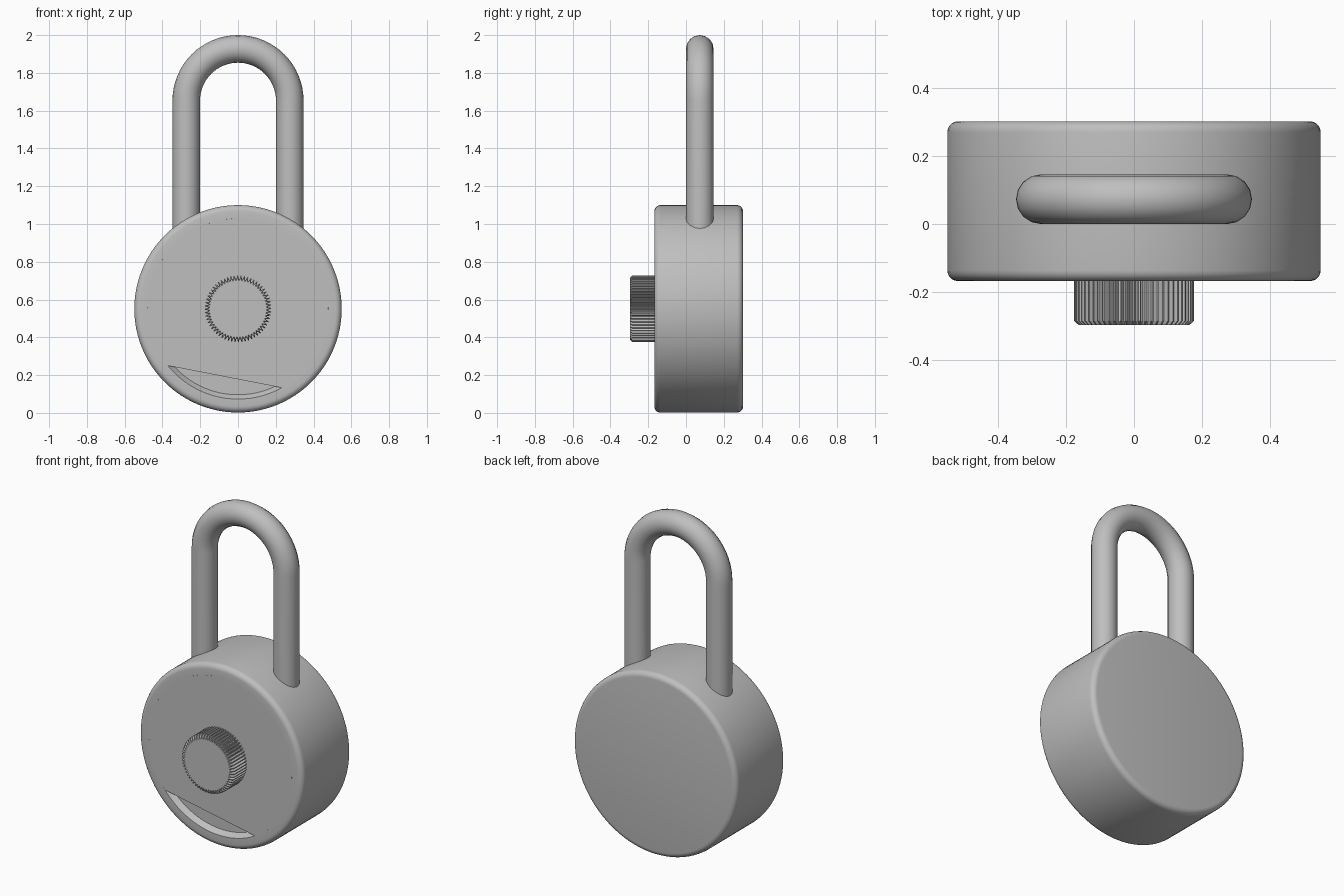
import bpy, bmesh
from math import sin, cos, pi, radians

cube = bpy.data.objects.get("Cube")
if cube:
    bpy.data.objects.remove(cube)

CZ = 0.551        # height of the body axis
FRONT, BACK = -0.168, 0.302

steel = bpy.data.materials.new("grey steel")
steel.use_nodes = True
grey = (0.52, 0.52, 0.52, 1)
steel.diffuse_color = grey
steel.node_tree.nodes["Principled BSDF"].inputs["Base Color"].default_value = grey


def loft(name, rings, closed_caps=True, smooth=40):
    """Skin a list of equally long point rings and cap both ends."""
    bm = bmesh.new()
    rows = [[bm.verts.new(p) for p in ring] for ring in rings]
    n = len(rows[0])
    for a, b in zip(rows, rows[1:]):
        for i in range(n):
            j = (i + 1) % n
            bm.faces.new((a[i], a[j], b[j], b[i]))
    if closed_caps:
        bm.faces.new(rows[0])
        bm.faces.new(rows[-1])
    bmesh.ops.recalc_face_normals(bm, faces=bm.faces)
    mesh = bpy.data.meshes.new(name)
    bm.to_mesh(mesh)
    bm.free()
    mesh.materials.append(steel)
    obj = bpy.data.objects.new(name, mesh)
    bpy.context.collection.objects.link(obj)
    if smooth:
        bpy.ops.object.select_all(action="DESELECT")
        obj.select_set(True)
        bpy.context.view_layer.objects.active = obj
        bpy.ops.object.shade_smooth_by_angle(angle=radians(smooth))
    return obj


def circle(r, y, n=96):
    return [(r * cos(2 * pi * i / n), y, CZ + r * sin(2 * pi * i / n)) for i in range(n)]


# Round body: recessed front, rounded rims, flat back
R, B = 0.549, 0.032
steps = [i * pi / 10 for i in range(6)]
profile = [(0.455, FRONT + 0.03), (0.478, FRONT)]
profile += [(R - B + B * sin(a), FRONT + B - B * cos(a)) for a in steps]
profile += [(R - B + B * cos(a), BACK - B + B * sin(a)) for a in steps]
loft("lock_body", [circle(r, y) for r, y in profile])

# Dial plate filling the recess, with its lower edge cut along a slanted chord
start, end, count = radians(-61), radians(219), 80
angles = [start + (end - start) * i / count for i in range(count + 1)]
loft("dial_plate", [[(0.478 * cos(a), y, CZ + 0.478 * sin(a)) for a in angles]
                    for y in (FRONT, FRONT + 0.032)], smooth=0)

# Knurled knob with a chamfered front edge
TEETH = 60


def knurl(tip, root, y):
    pts = []
    for i in range(TEETH * 4):
        a = 2 * pi * i / (TEETH * 4)
        r = tip if i % 4 < 2 else root
        pts.append((r * cos(a), y, CZ + r * sin(a)))
    return pts


loft("knob", [knurl(0.145, 0.145, -0.297), knurl(0.163, 0.15, -0.297),
              knurl(0.176, 0.158, -0.285), knurl(0.176, 0.158, FRONT + 0.01)], smooth=0)

# Shackle: round bar swept up one leg, over the bow and down the other
BAR, BOW, SY, SZ, SIDES = 0.073, 0.274, 0.073, 1.653, 16
path = [(BOW, 0.85, 0)]
path += [(BOW * cos(a), SZ + BOW * sin(a), a) for a in [pi * i / 32 for i in range(33)]]
path += [(-BOW, 0.85, pi)]
rings = []
for x, z, a in path:
    ring = []
    for k in range(SIDES):
        t = 2 * pi * k / SIDES
        out = BAR * cos(t)
        ring.append((x + out * cos(a), SY + BAR * sin(t), z + out * sin(a)))
    rings.append(ring)
loft("shackle", rings)
